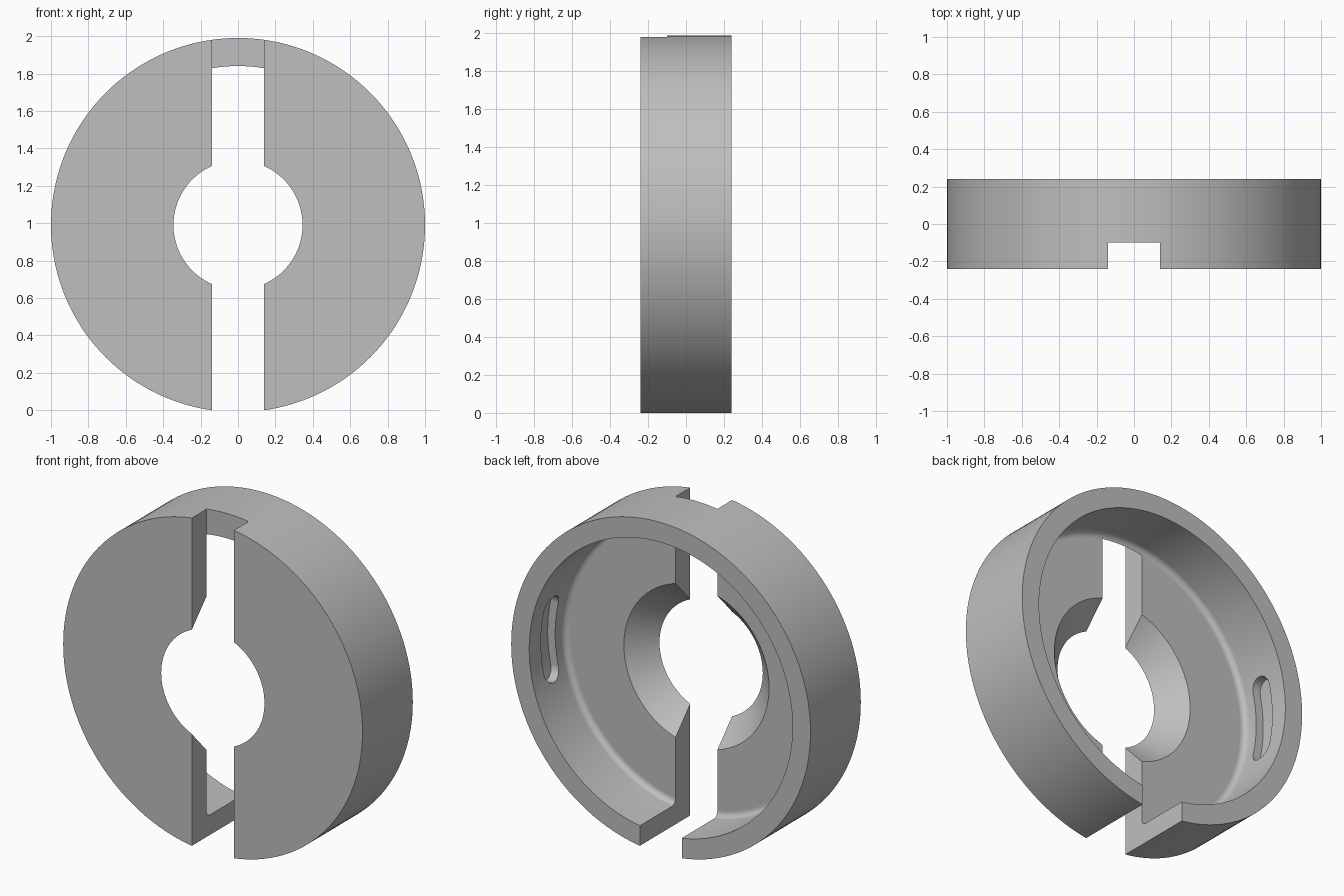
import bpy, bmesh, math
from mathutils import Matrix, Vector

cube = bpy.data.objects.get("Cube")
if cube:
    bpy.data.objects.remove(cube, do_unlink=True)

CENTRE_Z = 0.99
FRONT, FLOOR, BACK = -0.24, -0.10, 0.24
SLOT = 0.14
WALL, FILLET = 0.88, 0.035

grey = bpy.data.materials.new("plain grey")
grey.use_nodes = True
colour = (0.52, 0.52, 0.52, 1)
grey.diffuse_color = colour
grey.node_tree.nodes["Principled BSDF"].inputs["Base Color"].default_value = colour


def finish(name, bm):
    bmesh.ops.recalc_face_normals(bm, faces=bm.faces)
    mesh = bpy.data.meshes.new(name)
    bm.to_mesh(mesh)
    bm.free()
    obj = bpy.data.objects.new(name, mesh)
    obj.data.materials.append(grey)
    bpy.context.collection.objects.link(obj)
    return obj


def lathe(name, profile, segments=144):
    """Revolve a closed (radius, y) profile around the y axis."""
    bm = bmesh.new()
    rings = []
    for i in range(segments):
        a = math.tau * i / segments
        rings.append([bm.verts.new((r * math.cos(a), y, CENTRE_Z + r * math.sin(a)))
                      for r, y in profile])
    n = len(profile)
    for i in range(segments):
        here, there = rings[i], rings[(i + 1) % segments]
        for j in range(n):
            k = (j + 1) % n
            bm.faces.new((here[j], here[k], there[k], there[j]))
    return finish(name, bm)


def box(name, low, high):
    bm = bmesh.new()
    low, high = Vector(low), Vector(high)
    bmesh.ops.create_cube(bm, size=1, matrix=Matrix.Translation((low + high) / 2)
                          @ Matrix.Diagonal((*(high - low), 1)))
    return finish(name, bm)


def stadium(name, side, y_mid, radius, half_length):
    """Round-ended prism lying along x, for a wall pocket."""
    bm = bmesh.new()
    outline = []
    steps = 12
    for end in (1, -1):
        for i in range(steps + 1):
            a = math.pi * i / steps
            outline.append((y_mid + end * radius * math.cos(a),
                            CENTRE_Z + end * (half_length - radius + radius * math.sin(a))))
    face = bm.faces.new([bm.verts.new((side * 0.7, y, z)) for y, z in outline])
    out = bmesh.ops.extrude_face_region(bm, geom=[face])["geom"]
    bmesh.ops.translate(bm, vec=(side * 0.4, 0, 0),
                        verts=[v for v in out if isinstance(v, bmesh.types.BMVert)])
    return finish(name, bm)


def boolean(target, tool, operation):
    mod = target.modifiers.new("cut", 'BOOLEAN')
    mod.operation = operation
    mod.solver = 'EXACT'
    mod.object = tool
    bpy.context.view_layer.objects.active = target
    bpy.ops.object.modifier_apply(modifier=mod.name)
    bpy.data.objects.remove(tool, do_unlink=True)


# Cup with a conical centre hole and a filleted inner corner
fillet = [(WALL - FILLET * (1 - math.cos(a)), FLOOR + FILLET * (1 - math.sin(a)))
          for a in (math.pi / 2 * i / 8 for i in range(9))]
profile = [(0.345, FRONT), (1, FRONT), (1, BACK), (WALL, BACK)] + fillet + [(0.485, FLOOR)]
cup = lathe("slotted_cup", profile)

# Lower slot runs through plate and wall, upper slot only through the plate
boolean(cup, box("lower_cutter", (-SLOT, -0.5, -0.2), (SLOT, 0.5, CENTRE_Z)), 'DIFFERENCE')
boolean(cup, box("upper_cutter", (-SLOT, -0.5, CENTRE_Z - 0.1), (SLOT, FLOOR + 0.0005, 2.2)),
        'DIFFERENCE')

# Blind rounded pockets in the inner wall, with curved floors
for side in (1, -1):
    pocket = stadium("pocket_cutter", side, 0.06, 0.068, 0.26)
    core = lathe("pocket_core", [(0.5, -0.2), (0.93, -0.2), (0.93, 0.2), (0.5, 0.2)])
    boolean(pocket, core, 'INTERSECT')
    boolean(cup, pocket, 'DIFFERENCE')

# Smooth curved faces, crisp flat ones
bpy.ops.object.select_all(action='DESELECT')
cup.select_set(True)
bpy.context.view_layer.objects.active = cup
bpy.ops.object.shade_smooth_by_angle(angle=math.radians(30))
for poly in cup.data.polygons:
    if abs(poly.normal.y) > 0.999 or abs(poly.normal.x) > 0.9999 and abs(poly.center.x) < 0.2:
        poly.use_smooth = False
